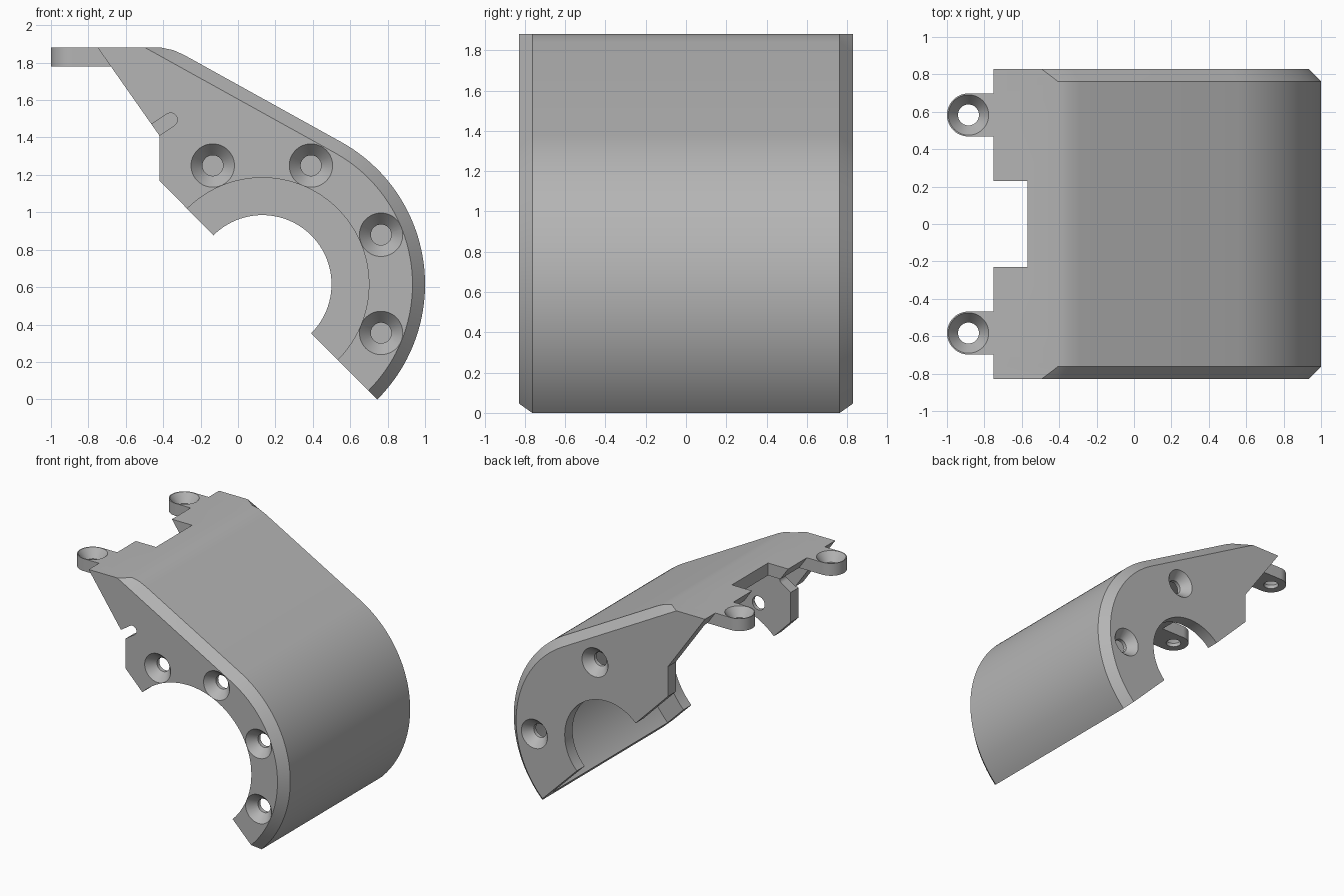
import bpy, bmesh
from math import sin, cos, radians, pi
from mathutils import Vector

if "Cube" in bpy.data.objects:
    bpy.data.objects.remove(bpy.data.objects["Cube"])

grey = bpy.data.materials.new("plain_grey")
grey.use_nodes = True
tone = (0.46, 0.46, 0.46, 1)
grey.diffuse_color = tone
grey.node_tree.nodes["Principled BSDF"].inputs["Base Color"].default_value = tone

CX, CZ = 0.13, 0.615        # axis of the round opening
R_OUT, WALL, CHAMFER = 0.87, 0.10, 0.067
HALF, TOP = 0.83, 1.88      # half depth, top height
SLOPE = 61                  # direction the sloping roof faces


def loft(name, rings):
    """Closed solid through matching rings of points."""
    bm = bmesh.new()
    loops = [[bm.verts.new(p) for p in ring] for ring in rings]
    n = len(loops[0])
    for a, b in zip(loops, loops[1:]):
        for i in range(n):
            j = (i + 1) % n
            bm.faces.new((a[i], a[j], b[j], b[i]))
    bm.faces.new(loops[0])
    bm.faces.new(loops[-1])
    bmesh.ops.recalc_face_normals(bm, faces=bm.faces)
    mesh = bpy.data.meshes.new(name)
    bm.to_mesh(mesh)
    bm.free()
    mesh.materials.append(grey)
    obj = bpy.data.objects.new(name, mesh)
    bpy.context.collection.objects.link(obj)
    return obj


def at_y(profile, y):
    return [(x, y, z) for x, z in profile]


def at_z(profile, z):
    return [(x, y, z) for x, y in profile]


def arc(cx, cy, r, start, end, steps):
    angles = [radians(start + (end - start) * i / steps) for i in range(steps + 1)]
    return [(cx + r * cos(a), cy + r * sin(a)) for a in angles]


def roof_corner(r):
    """Where the sloping roof at radius r meets the flat top."""
    a = radians(SLOPE)
    return CX + (r - (TOP - CZ) * sin(a)) / cos(a)


def combine(target, other, operation):
    mod = target.modifiers.new(operation, 'BOOLEAN')
    mod.operation, mod.solver, mod.object = operation, 'EXACT', other
    bpy.context.view_layer.objects.active = target
    bpy.ops.object.modifier_apply(modifier=mod.name)
    bpy.data.objects.remove(other)


def countersink(origin, axis, wide, narrow, depth):
    """Screw hole cutter, entering at origin and running along axis."""
    axis = Vector(axis)
    u = axis.orthogonal().normalized()
    v = axis.cross(u)
    slope = (wide - narrow) / depth
    rings = []
    for t, r in ((-0.02, wide + 0.02 * slope), (depth, narrow), (0.2, narrow)):
        centre = Vector(origin) + axis * t
        rings.append([centre + u * x + v * y for x, y in arc(0, 0, r, 0, 352.5, 47)])
    return loft("hole_cutter", rings)


# Side outline: slanted open edge, small opening, round nose, sloping roof
def outline(r, bend):
    edge = [(-0.75, TOP), (-0.42, 1.41), (-0.42, 1.17)]
    return (edge + arc(CX, CZ, 0.37, 135, -45, 48)
            + arc(CX, CZ, r, -45, SLOPE, 48) + bend)


corner = roof_corner(R_OUT)
full = outline(R_OUT, [(corner + 0.07, TOP - 0.039), (corner + 0.012, TOP - 0.013),
                       (corner - 0.05, TOP)])
low = roof_corner(R_OUT - CHAMFER)
inset = outline(R_OUT - CHAMFER, [(low + 0.16, TOP - 0.0887), (low + 0.08, TOP - 0.0443),
                                  (low, TOP)])
step = HALF - CHAMFER
cover = loft("hinge_cover", [at_y(inset, -HALF), at_y(full, -step),
                             at_y(full, step), at_y(inset, HALF)])

# Hollow inside, open towards the lower left
r_in = R_OUT - WALL
a = radians(SLOPE)
z_in = TOP - WALL
x_in = CX + (r_in - (z_in - CZ) * sin(a)) / cos(a)
cavity = arc(CX, CZ, r_in, -65, SLOPE, 56) + [(x_in, z_in), (-1.2, z_in), (-1.2, -0.3)]
side = HALF - WALL
combine(cover, loft("cavity_cutter", [at_y(cavity, -side), at_y(cavity, side)]), 'DIFFERENCE')

# Wider opening in the front plate
ring = arc(CX, CZ, 0.57, 0, 356.25, 95)
combine(cover, loft("opening_cutter", [at_y(ring, -1), at_y(ring, -0.7)]), 'DIFFERENCE')

# Slot in the slanted edge of the front plate
slot = arc(-0.36, 1.495, 0.036, -56, 124, 12) + [(-0.62, 1.365), (-0.58, 1.305)]
combine(cover, loft("slot_cutter", [at_y(slot, -1), at_y(slot, -0.7)]), 'DIFFERENCE')

# Notch in the flat top
notch = [(-1, -0.23), (-0.57, -0.23), (-0.57, 0.23), (-1, 0.23)]
combine(cover, loft("notch_cutter", [at_z(notch, 1.7), at_z(notch, 2)]), 'DIFFERENCE')

# Screw tabs
for y in (-0.583, 0.583):
    tab = arc(-0.885, y, 0.115, 90, 270, 32) + [(-0.66, y - 0.115), (-0.66, y + 0.115)]
    combine(cover, loft("screw_tab", [at_z(tab, z_in), at_z(tab, TOP)]), 'UNION')
    combine(cover, countersink((-0.885, y, TOP), (0, 0, -1), 0.108, 0.056, 0.07), 'DIFFERENCE')

# Screw holes in the front and back plates
for x, z in ((-0.135, 1.25), (0.39, 1.25), (0.765, 0.88), (0.765, 0.355)):
    combine(cover, countersink((x, -HALF, z), (0, 1, 0), 0.116, 0.055, 0.07), 'DIFFERENCE')
for x, z in ((0.23, 1.27), (0.77, 0.55)):
    combine(cover, countersink((x, HALF, z), (0, -1, 0), 0.116, 0.055, 0.07), 'DIFFERENCE')

# Smooth curves with crisp edges
bpy.ops.object.select_all(action='DESELECT')
cover.select_set(True)
bpy.context.view_layer.objects.active = cover
bpy.ops.object.shade_smooth_by_angle(angle=pi / 6)
